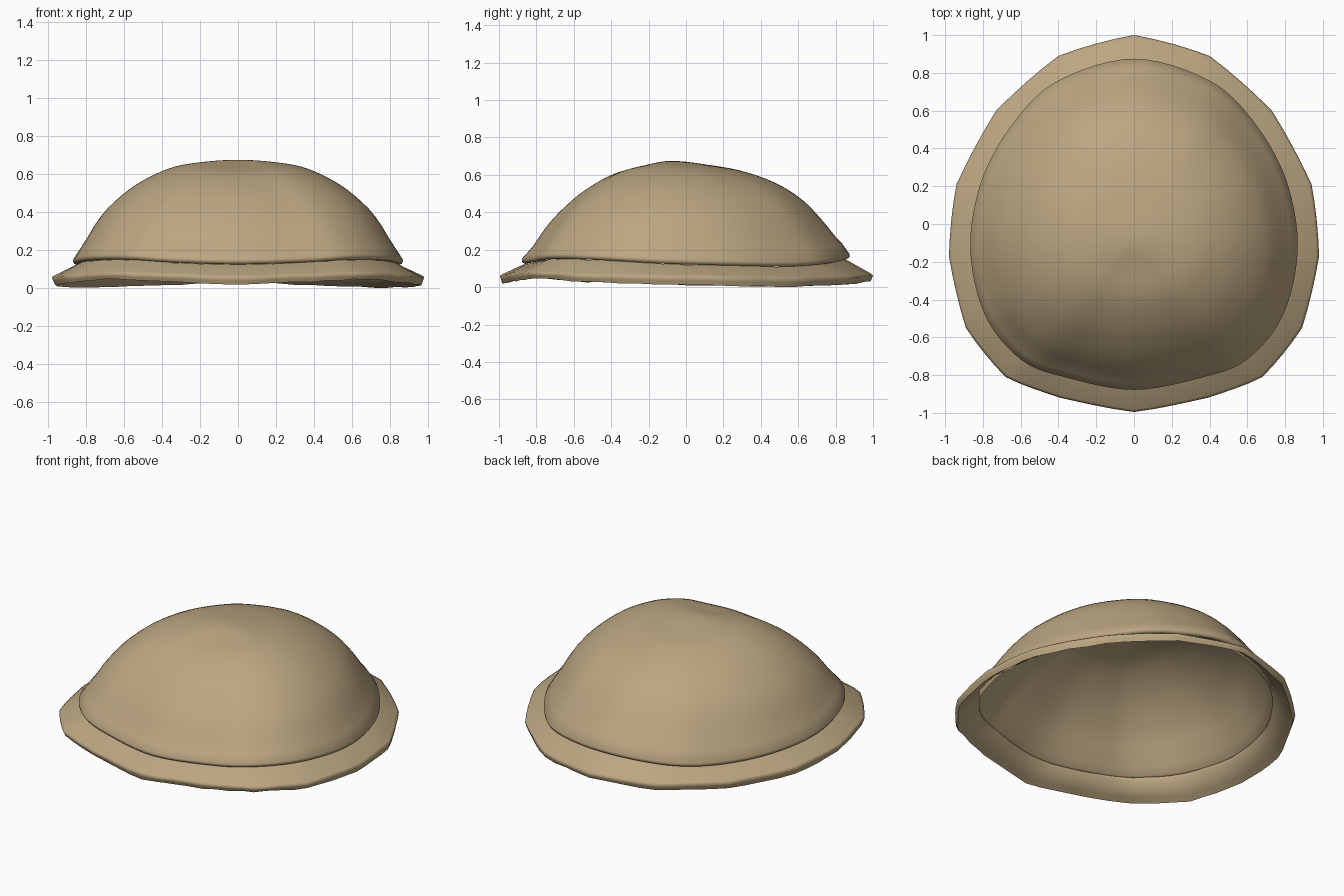
import bpy, bmesh, math, random
from mathutils import Vector

if "Cube" in bpy.data.objects:
    bpy.data.objects.remove(bpy.data.objects["Cube"])

random.seed(4)
mat = bpy.data.materials.new("shell_tan")
mat.diffuse_color = (0.5, 0.38, 0.22, 1)
mat.use_nodes = True
mat.node_tree.nodes["Principled BSDF"].inputs["Base Color"].default_value = mat.diffuse_color

# half outlines, back centre round to front centre
DOME = [(0, .875), (.39, .765), (.62, .56), (.80, .25), (.867, -.12),
        (.79, -.48), (.595, -.72), (.35, -.815), (0, -.878)]
RIM = [(0, 1), (.40, .89), (.73, .60), (.94, .21), (.98, -.17),
       (.89, -.55), (.68, -.81), (.39, -.92), (0, -.995)]
LIP_Z = [.15, .125, .11, .115, .125, .145, .15, .135, .125]
RIM_EDGE_Z = [.06, .05, .045, .05, .055, .06, .075, .065, .055]
RIM_BOTTOM_Z = [.03, .012, .0, .004, .012, .025, .045, .03, .018]


def full(outline, heights, s=1, dz=0):
    half = [Vector((x * s, y * s, z + dz)) for (x, y), z in zip(outline, heights)]
    return half + [Vector((-p.x, p.y, p.z)) for p in half[-2:0:-1]]


def resample(pts, steps, smooth):
    """Closed loop resampling; smooth=1 is Catmull-Rom, 0 is straight."""
    out, n = [], len(pts)
    for i in range(n):
        a, b, c, d = (pts[(i + k) % n] for k in (-1, 0, 1, 2))
        for s in range(steps):
            t = s / steps
            cr = .5 * (2 * b + (c - a) * t + (2 * a - 5 * b + 4 * c - d) * t * t
                       + (3 * b - a - 3 * c + d) * t ** 3)
            out.append(b.lerp(c, t).lerp(cr, smooth))
    return out


def loft(name, rings, closed=False, apexes=(), angle=60):
    """Skin a stack of rings; apexes close the first and last ring."""
    bm = bmesh.new()
    vr = [[bm.verts.new(p) for p in r] for r in rings]
    n = len(vr[0])
    pairs = list(zip(vr, vr[1:])) + ([(vr[-1], vr[0])] if closed else [])
    for a, b in pairs:
        for i in range(n):
            j = (i + 1) % n
            bm.faces.new((a[i], a[j], b[j], b[i]))
    for co, ring in zip(apexes, (vr[0], vr[-1])):
        top = bm.verts.new(co)
        for i in range(n):
            bm.faces.new((top, ring[(i + 1) % n], ring[i]))
    bmesh.ops.recalc_face_normals(bm, faces=bm.faces)
    me = bpy.data.meshes.new(name)
    bm.to_mesh(me)
    bm.free()
    ob = bpy.data.objects.new(name, me)
    bpy.context.collection.objects.link(ob)
    me.materials.append(mat)
    bpy.ops.object.select_all(action='DESELECT')
    ob.select_set(True)
    bpy.context.view_layer.objects.active = ob
    bpy.ops.object.shade_smooth_by_angle(angle=math.radians(angle))


# dome profile heights differ to the side, front and back
TS = [0, .2, .4, .6, .75, .85, .93, 1]
SIDE = [.675, .665, .635, .555, .455, .36, .25, .165]
FRONT = [.675, .645, .60, .505, .40, .31, .22, .165]
BACK = [.675, .655, .62, .55, .455, .35, .25, .18]


def curve(col, t):
    k = max(i for i in range(len(TS) - 1) if TS[i] <= t)

    def slope(i):
        if i == 0:
            return 0
        j = min(i + 1, len(TS) - 1)
        return (col[j] - col[i - 1]) / (TS[j] - TS[i - 1])
    h = TS[k + 1] - TS[k]
    u = (t - TS[k]) / h
    return ((2*u**3 - 3*u*u + 1) * col[k] + (u**3 - 2*u*u + u) * h * slope(k)
            + (3*u*u - 2*u**3) * col[k + 1] + (u**3 - u*u) * h * slope(k + 1))


centre = Vector((0, -.08, 0))
edge = resample(full(DOME, LIP_Z), 6, 1)


def dome_rings(scale, drop, count=24):
    rings = []
    for i in range(1, count):
        t = i / count
        ring = []
        for p in edge:
            d = Vector((p.x, p.y, 0)) - centre
            n = d.normalized()
            w = n.y ** 2
            # blend front and back gradually so the crown stays smooth
            f = .5 + .5 * n.y
            end = [FRONT, BACK][n.y > 0]
            z = (1 - w) * curve(SIDE, t) + w * curve(end, t)
            z += (p.z + .03 - .165) * max(0, (t - .8) / .2)
            q = centre + d * t * scale
            ring.append(Vector((q.x, q.y, z - drop)))
        rings.append(ring)
    return rings


# domed shell: outer skin, rounded lip, then the hollow inside
lip = [[Vector((p.x * s, p.y * s, p.z + dz)) for p in edge]
       for s, dz in ((1, .026), (1, .014), (.992, .004), (.98, 0), (.968, .006))]
shell = dome_rings(1, 0) + lip + dome_rings(.972, .02)[::-1]
loft("shell_dome", shell, apexes=[(0, -.08, .675), (0, -.08, .655)], angle=70)


# flared rim: thin closed section with slightly rough edges
def rough(pts, a):
    return [p + Vector((random.uniform(-a, a) / 2, random.uniform(-a, a) / 2,
                        random.uniform(0, a))) for p in pts]


inner_top = rough(resample(full(DOME, LIP_Z, .975, -.002), 4, 1), .004)
outer_top = resample(full(RIM, RIM_EDGE_Z), 4, .4)
outer_top = [p + Vector((0, 0, random.uniform(0, .006))) for p in outer_top]
outer_low = rough(resample(full(RIM, RIM_BOTTOM_Z, .985), 4, .4), .006)
inner_low = rough(resample(full(DOME, LIP_Z, .968, -.025), 4, 1), .006)
upper = [a.lerp(b, .9) + Vector((0, 0, .003)) for a, b in zip(inner_top, outer_top)]
bulge = [a.lerp(b, .5) * 1.0 for a, b in zip(outer_top, outer_low)]
under = [a.lerp(b, .25) for a, b in zip(outer_low, inner_low)]
loft("shell_rim", [inner_top, upper, outer_top, bulge, outer_low, under, inner_low],
     closed=True, angle=85)
